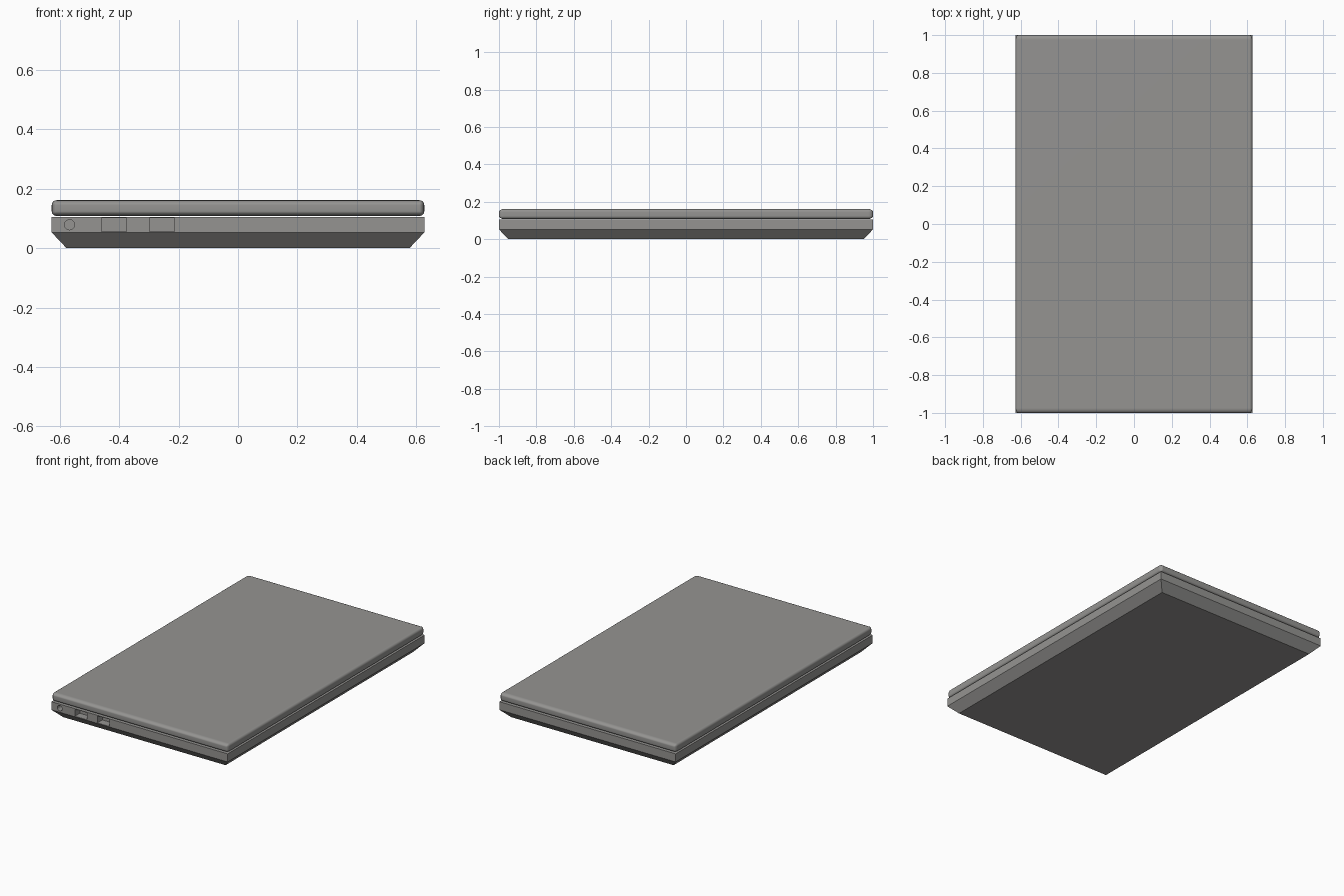
import bpy, bmesh
from math import radians

if "Cube" in bpy.data.objects:
    bpy.data.objects.remove(bpy.data.objects["Cube"])

HX, HY = 0.627, 1.0      # half width and half length of the case

grey = bpy.data.materials.new("dark_grey")
grey.diffuse_color = (0.30, 0.296, 0.286, 1)
grey.use_nodes = True
grey.node_tree.nodes["Principled BSDF"].inputs["Base Color"].default_value = grey.diffuse_color


def add_object(name, bm):
    """Turn a bmesh into a dark grey object."""
    mesh = bpy.data.meshes.new(name)
    bm.to_mesh(mesh)
    bm.free()
    mesh.materials.append(grey)
    ob = bpy.data.objects.new(name, mesh)
    bpy.context.collection.objects.link(ob)
    return ob


def box(name, centre, size, bevel=0.0, segments=3, axis=None, stretch=1.0):
    """Box with rounded edges (all, or along one axis); stretch widens the rounding in y."""
    bm = bmesh.new()
    bmesh.ops.create_cube(bm, size=1)
    bmesh.ops.scale(bm, vec=(size[0], size[1] / stretch, size[2]), verts=bm.verts)
    if bevel:
        edges = [e for e in bm.edges if axis is None or
                 abs((e.verts[0].co - e.verts[1].co)[axis]) > 1e-5]
        bmesh.ops.bevel(bm, geom=edges, offset=bevel, segments=segments,
                        profile=0.5, affect='EDGES')
    bmesh.ops.scale(bm, vec=(1, stretch, 1), verts=bm.verts)
    bmesh.ops.translate(bm, vec=centre, verts=bm.verts)
    return add_object(name, bm)


def cut(target, cutter):
    """Subtract a hidden cutter from the target."""
    cutter.hide_render = True
    mod = target.modifiers.new(cutter.name, 'BOOLEAN')
    mod.operation, mod.solver, mod.object = 'DIFFERENCE', 'EXACT', cutter
    bpy.context.view_layer.objects.active = target
    bpy.ops.object.modifier_apply(modifier=mod.name)
    bpy.data.objects.remove(cutter)


# Base: three stacked rectangles give the upright rim and the sloped underside
bm = bmesh.new()
rings = []
for z, inset in ((0.0, 0.05), (0.053, 0.0), (0.105, 0.0)):
    x, y = HX - inset, HY - inset
    rings.append([bm.verts.new((sx * x, sy * y, z))
                  for sx, sy in ((-1, -1), (1, -1), (1, 1), (-1, 1))])
bm.faces.new(rings[0][::-1])
bm.faces.new(rings[-1])
for low, high in zip(rings, rings[1:]):
    for i in range(4):
        j = (i + 1) % 4
        bm.faces.new((low[i], low[j], high[j], high[i]))
base = add_object("base", bm)

# Two rectangular sockets in the front face
for i, x in enumerate((-0.417, -0.256)):
    cut(base, box(f"socket_cutter_{i}", (x, -HY, 0.079), (0.085, 0.1, 0.045),
                  bevel=0.002, segments=2, axis=1))

# Round audio socket
bpy.ops.mesh.primitive_cylinder_add(vertices=32, radius=0.017, depth=0.1,
                                    location=(-0.567, -HY, 0.079),
                                    rotation=(radians(90), 0, 0))
jack = bpy.context.object
jack.name = "jack_cutter"
jack.data.materials.append(grey)
cut(base, jack)

# Closed lid with rounded edges, resting just above the base
lid = box("lid", (0, 0, 0.135), (2 * HX, 2 * HY, 0.053), bevel=0.016,
          segments=4, stretch=1.6)

for ob in (base, lid):
    bpy.ops.object.select_all(action='DESELECT')
    ob.select_set(True)
    bpy.context.view_layer.objects.active = ob
    bpy.ops.object.shade_smooth_by_angle(angle=radians(30))

# Keep the broad lid faces evenly shaded
weighted = lid.modifiers.new("even_shading", 'WEIGHTED_NORMAL')
weighted.keep_sharp = True
